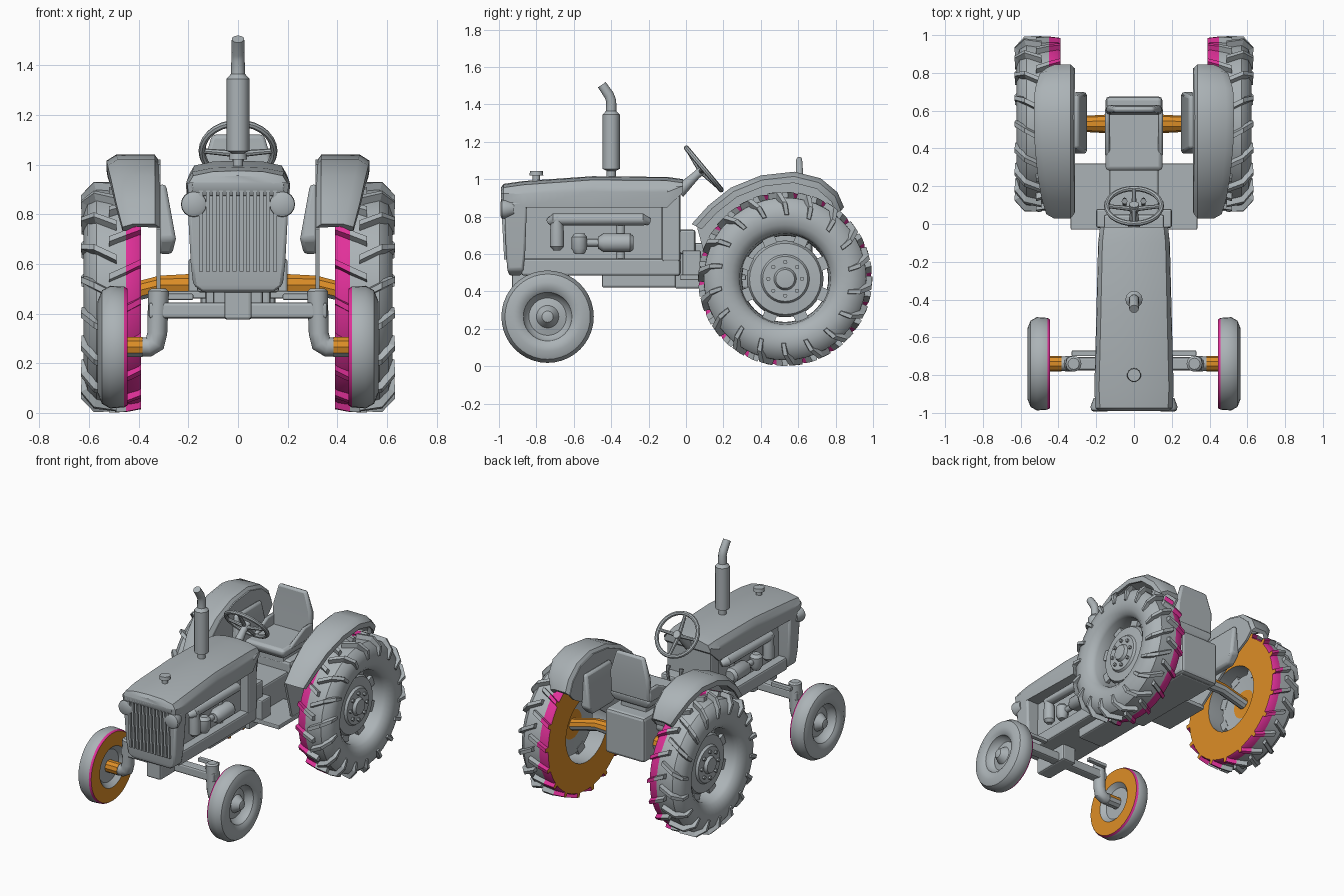
import bpy, bmesh
from math import sin, cos, pi, tau, hypot
from mathutils import Vector

if "Cube" in bpy.data.objects:
    bpy.data.objects.remove(bpy.data.objects["Cube"])

def material(name, rgb):
    m = bpy.data.materials.new(name)
    m.use_nodes = True
    m.diffuse_color = (*rgb, 1)
    m.node_tree.nodes["Principled BSDF"].inputs["Base Color"].default_value = (*rgb, 1)
    return m

MATS = [material("grey", (0.41, 0.45, 0.47)),
        material("orange", (0.72, 0.27, 0.02)),
        material("magenta", (0.75, 0.03, 0.32))]
GREY, ORANGE, MAGENTA = range(3)

def build(name, parts, rule=None, caps=True, loop=False, mirror=False, bevel=0, smooth=True):
    """Skin each part, a list of equal rings of points, into one object."""
    bm = bmesh.new()
    for rings in parts:
        vs = [[bm.verts.new(p) for p in ring] for ring in rings]
        n = len(vs[0])
        pairs = list(zip(vs, vs[1:])) + ([(vs[-1], vs[0])] if loop else [])
        for a, b in pairs:
            for i in range(n):
                j = (i + 1) % n
                bm.faces.new((a[i], a[j], b[j], b[i]))
        if caps and not loop:
            bm.faces.new(vs[0])
            bm.faces.new(vs[-1])
    bmesh.ops.remove_doubles(bm, verts=bm.verts, dist=0.0005)
    bmesh.ops.recalc_face_normals(bm, faces=bm.faces)
    bm.normal_update()
    if rule:
        for f in bm.faces:
            f.material_index = rule(f.calc_center_median(), f.normal)
    me = bpy.data.meshes.new(name)
    bm.to_mesh(me)
    bm.free()
    for m in MATS:
        me.materials.append(m)
    ob = bpy.data.objects.new(name, me)
    bpy.context.collection.objects.link(ob)
    if smooth:
        bpy.ops.object.select_all(action="DESELECT")
        ob.select_set(True)
        bpy.context.view_layer.objects.active = ob
        bpy.ops.object.shade_smooth_by_angle(angle=0.6)
    if bevel:
        b = ob.modifiers.new("Bevel", "BEVEL")
        b.width, b.segments = bevel, 2
    if mirror:
        ob.modifiers.new("Mirror", "MIRROR")
    return ob

def rect(x0, x1, y0, y1, z):
    return [(x0, y0, z), (x1, y0, z), (x1, y1, z), (x0, y1, z)]

def box(name, x0, x1, y0, y1, z0, z1, bevel=0.012, mirror=False):
    return build(name, [[rect(x0, x1, y0, y1, z0), rect(x0, x1, y0, y1, z1)]],
                 bevel=bevel, mirror=mirror, smooth=False)

def tube(points, radii, n=12):
    """Rings along a path; radii is one number or one per point."""
    pts = [Vector(p) for p in points]
    rs = radii if isinstance(radii, (list, tuple)) else [radii] * len(pts)
    rings = []
    for i, (p, r) in enumerate(zip(pts, rs)):
        t = (pts[min(i + 1, len(pts) - 1)] - pts[max(i - 1, 0)]).normalized()
        u = t.cross(Vector((1, 0, 0)) if abs(t.x) < 0.8 else Vector((0, 0, 1))).normalized()
        v = t.cross(u)
        rings.append([p + r * (cos(k * tau / n) * u + sin(k * tau / n) * v) for k in range(n)])
    return rings

def revolve(profile, cy, cz, n=40):
    """Rings about a sideways axle from (x, radius) pairs."""
    return [[(x, cy + r * cos(k * tau / n), cz + r * sin(k * tau / n)) for k in range(n)]
            for x, r in profile]

# Rear wheels
RY, RZ = 0.53, 0.467

def rear_rule(c, nrm):
    r = hypot(c.y - RY, c.z - RZ)
    if nrm.x < -0.9 and c.x < 0.4:
        return ORANGE
    return MAGENTA if c.x < 0.45 and r > 0.4 else GREY

tyre = [(.39, .23), (.39, .425), (.40, .432), (.45, .436), (.57, .434), (.605, .405), (.622, .35),
        (.615, .29), (.59, .255), (.57, .243), (.50, .237), (.44, .232)]
build("rear_tyre", [revolve(tyre, RY, RZ, 48)], rear_rule, loop=True, mirror=True)

def lug(path, start, w=0.045):
    rings = []
    for (x0, r0), (x1, r1), da in path:
        a = start + da
        rings.append([(x, RY + r * cos(t), RZ + r * sin(t)) for x, r, t in
                      ((x0, r0, a - w), (x0, r0, a + w), (x1, r1, a + w * .6), (x1, r1, a - w * .6))])
    return rings

outer = [((.49, .42), (.49, .466), 0), ((.57, .42), (.58, .464), -.1),
         ((.59, .39), (.632, .41), -.17), ((.61, .34), (.63, .345), -.2)]
inner = [((.52, .42), (.52, .466), 0), ((.45, .42), (.45, .464), -.07), ((.39, .41), (.39, .455), -.14)]
LUGS = 18
build("rear_tyre_lugs", [lug(p, (k + h) * tau / LUGS) for k in range(LUGS)
                         for p, h in ((outer, 0), (inner, .5))], rear_rule, mirror=True, smooth=False)

disc = [(.50, 0), (.50, .10), (.49, .205), (.505, .205), (.53, .19), (.535, .13), (.55, .12),
        (.55, .06), (.57, .05), (.575, 0)]
build("rear_wheel_disc", [revolve(disc, RY, RZ)],
      lambda c, n: ORANGE if n.x < -.9 and hypot(c.y - RY, c.z - RZ) < .1 else GREY,
      caps=False, mirror=True)

def spoke(a, r0, r1, w, x0, x1):
    rings = []
    for r in (r0, r1):
        q = [(RY + r * cos(a) - s * w * sin(a), RZ + r * sin(a) + s * w * cos(a)) for s in (-1, 1)]
        rings.append([(x0, *q[0]), (x0, *q[1]), (x1, *q[1]), (x1, *q[0])])
    return rings

build("rear_rim_tabs", [spoke((k + .5) * tau / 8, .18, .24, .035, .49, .515) for k in range(8)],
      mirror=True, smooth=False)
build("rear_wheel_bolts", [revolve([(.54, .012), (.565, .012)], RY + .09 * cos(k * tau / 8),
      RZ + .09 * sin(k * tau / 8), 6) for k in range(8)], mirror=True, smooth=False)

# Front wheels
FY, FZ = -0.74, 0.265
front = [(.475, 0), (.475, .11), (.445, .14), (.445, .235), (.458, .243), (.515, .247), (.548, .228),
         (.565, .185), (.558, .148), (.545, .13), (.515, .122), (.495, .10), (.505, .06),
         (.53, .045), (.55, .03), (.56, 0)]
def front_rule(c, n):
    if c.x < .446 and n.x < -.9:
        return ORANGE
    return MAGENTA if c.x < .457 and hypot(c.y - FY, c.z - FZ) > .2 else GREY
build("front_wheel", [revolve(front, FY, FZ)], front_rule, caps=False, mirror=True)

# Front axle and steering knuckles
box("front_axle_beam", -.36, .36, -.775, -.705, .38, .445)
box("axle_bracket", -.055, .055, -.93, -.66, .375, .5)
build("kingpin", [tube([(.32, FY, .50), (.32, FY, .49), (.325, FY, .32), (.335, FY, .28),
                        (.36, FY, FZ), (.40, FY, FZ)], [.03, .042, .04, .042, .04, .036])], mirror=True)
def patchy(c, n):
    return ORANGE if n.z > .3 or n.y < -.6 else GREY
build("front_stub_axle", [tube([(.385, FY, FZ), (.48, FY, FZ)], .042, 10)], patchy, mirror=True)
box("steering_arm", .18, .33, -.70, -.67, .455, .48, .005, True)

# Rear axle
build("rear_axle_tube", [tube([(.13, RY, .515), (.31, RY, .515), (.50, RY, RZ)], [.05, .04, .04], 10)],
      patchy, mirror=True)

# Bonnet
def arch(y, w, zt, zb):
    half = [(w * .97, zb), (w, (zt + zb) / 2), (w * .98, zt - .055), (w * .88, zt - .02), (w * .5, zt - .004)]
    return [(x, y, z) for x, z in half] + [(0, y, zt)] + [(-x, y, z) for x, z in reversed(half)]
build("bonnet", [[arch(-.99, .185, .955, .90), arch(-.975, .205, .975, .875), arch(-.87, .21, .99, .85),
                  arch(-.5, .20, 1.016, .85), arch(-.1, .19, 1.012, .85), arch(-.015, .18, 1.0, .93)]])
build("nose", [[rect(-.14, .14, -.945, -.88, .485), rect(-.18, .18, -.955, -.87, .515),
                rect(-.19, .19, -.962, -.86, .6), rect(-.205, .205, -.972, -.85, .88)]], bevel=.012)
def slat(x):
    return [rect(x - .008, x + .008, -.972, -.94, .57), rect(x - .008, x + .008, -.99, -.94, .895)]
build("grille_slats", [slat((k - 5.5) * .027) for k in range(12)], smooth=False)
build("headlight", [tube([(.178, -.92, .84), (.178, -.965, .84), (.178, -.985, .84), (.178, -.993, .84)],
                         [.035, .052, .05, .035], 16)], mirror=True)
build("radiator_cap", [tube([(0, -.8, .98), (0, -.8, 1.02), (0, -.8, 1.021), (0, -.8, 1.045)],
                            [.02, .02, .037, .034], 14)])
box("cowl", -.17, .17, -.13, -.03, .56, .93)

# Engine
box("engine_block", -.11, .11, -.87, -.05, .5, .87)
box("frame_rail", -.165, .165, -.88, -.03, .485, .575)
box("sump", -.1, .1, -.45, .1, .42, .5)
build("manifold", [tube([(.13, -.73, .775), (.15, -.71, .785), (.15, -.23, .785), (.13, -.2, .775)],
                        [.02, .032, .032, .02])], mirror=True)
build("engine_fittings", [
    tube([(.15, -.69, .62), (.15, -.69, .64), (.15, -.69, .72), (.15, -.69, .8)], [.02, .037, .037, .03]),
    tube([(.14, -.47, .66), (.14, -.44, .66), (.14, -.3, .66), (.14, -.28, .66)], [.03, .05, .05, .035]),
    tube([(.14, -.57, .6), (.14, -.57, .63), (.14, -.57, .69), (.14, -.57, .71)], [.025, .042, .042, .025]),
    tube([(.13, -.55, .66), (.13, -.45, .66)], .02),
    tube([(.10, -.35, .56), (.10, -.35, .78)], .025)], mirror=True)

# Exhaust
build("exhaust", [tube([(0, -.4, 1.0), (0, -.4, 1.045), (0, -.4, 1.055), (0, -.4, 1.345), (0, -.4, 1.365),
                        (0, -.4, 1.42), (0, -.412, 1.45), (0, -.45, 1.505)],
                       [.025, .025, .046, .046, .028, .027, .027, .025])])

# Gearbox and footplates
box("gearbox", -.13, .13, -.06, .64, .415, .66)
box("control_pedestal", -.16, .16, -.07, .05, .6, .73)
box("rear_housing", -.15, .15, .36, .675, .42, .73, .02)
box("footplate", .1, .335, -.03, .32, .46, .49, .006, True)
box("footplate_bracket", .12, .2, -.02, .08, .48, .62, .01, True)
build("levers", [tube([(.05, .1, .64), (.05, .13, .8), (.05, .12, .84)], [.01, .01, .016], 8)], mirror=True)

# Steering wheel
centre = Vector((0, .095, 1.055))
across, down = Vector((1, 0, 0)), Vector((0, .64, -.77))
axis = Vector((0, .77, .64))
def on_wheel(a, r):
    return centre + r * (cos(a) * across + sin(a) * down)
rim = [[on_wheel(k * tau / 28, .145 + .014 * cos(t * tau / 8)) + axis * .014 * sin(t * tau / 8)
        for t in range(8)] for k in range(28)]
build("steering_rim", [rim], loop=True)
build("steering_spokes", [tube([centre - axis * .02, on_wheel(k * pi / 2, .145)], [.014, .01], 8)
                          for k in range(4)])
build("steering_column", [tube([(0, -.04, .93), centre - axis * .05, centre + axis * .012],
                               [.035, .022, .026], 12)])

# Seat
box("seat_pedestal", -.1, .1, .36, .58, .7, .79)
build("seat_cushion", [[rect(-.13, .13, .31, .6, .765), rect(-.155, .155, .28, .62, .81),
                        rect(-.145, .145, .29, .62, .84)]], bevel=.015)
build("seat_back", [[rect(-.15, .15, .575, .62, .82), rect(-.145, .145, .585, .63, .98),
                     rect(-.105, .105, .59, .62, 1.12)]], bevel=.015)
build("seat_side", [[rect(.125, .155, .34, .61, .82), rect(.13, .152, .52, .61, .91)]],
      bevel=.01, mirror=True)

# Mudguards
arc = [(.03, .76), (.12, .86), (.24, .955), (.4, 1.02), (.58, 1.04), (.72, 1.005), (.81, .93), (.845, .85)]
widths = [.465, .49, .51, .525, .53, .525, .50, .46]
rings = []
for (y, z), w in zip(arc, widths):
    d = Vector((y - RY, z - .5)).normalized()
    shape = [(.315, -.03), (.335, 0), (w - .04, 0), (w, -.025), (w, -.06),
             (w - .015, -.06), (w - .05, -.022), (.335, -.03)]
    rings.append([(x, y + d.x * h, z + d.y * h) for x, h in shape])
build("mudguard", [rings], mirror=True)
wall = [(y + (RY - y) * .06, z - .02) for y, z in arc] + [(.78, .78), (.6, .68), (.32, .48), (.13, .48)]
build("mudguard_wall", [[[(x, y, z) for y, z in wall] for x in (.312, .328)]], mirror=True, smooth=False)
build("mudguard_box", [[rect(.265, .32, .42, .64, .64), rect(.25, .32, .37, .70, .70),
                        rect(.29, .32, .40, .68, .92)]], bevel=.015, mirror=True)
